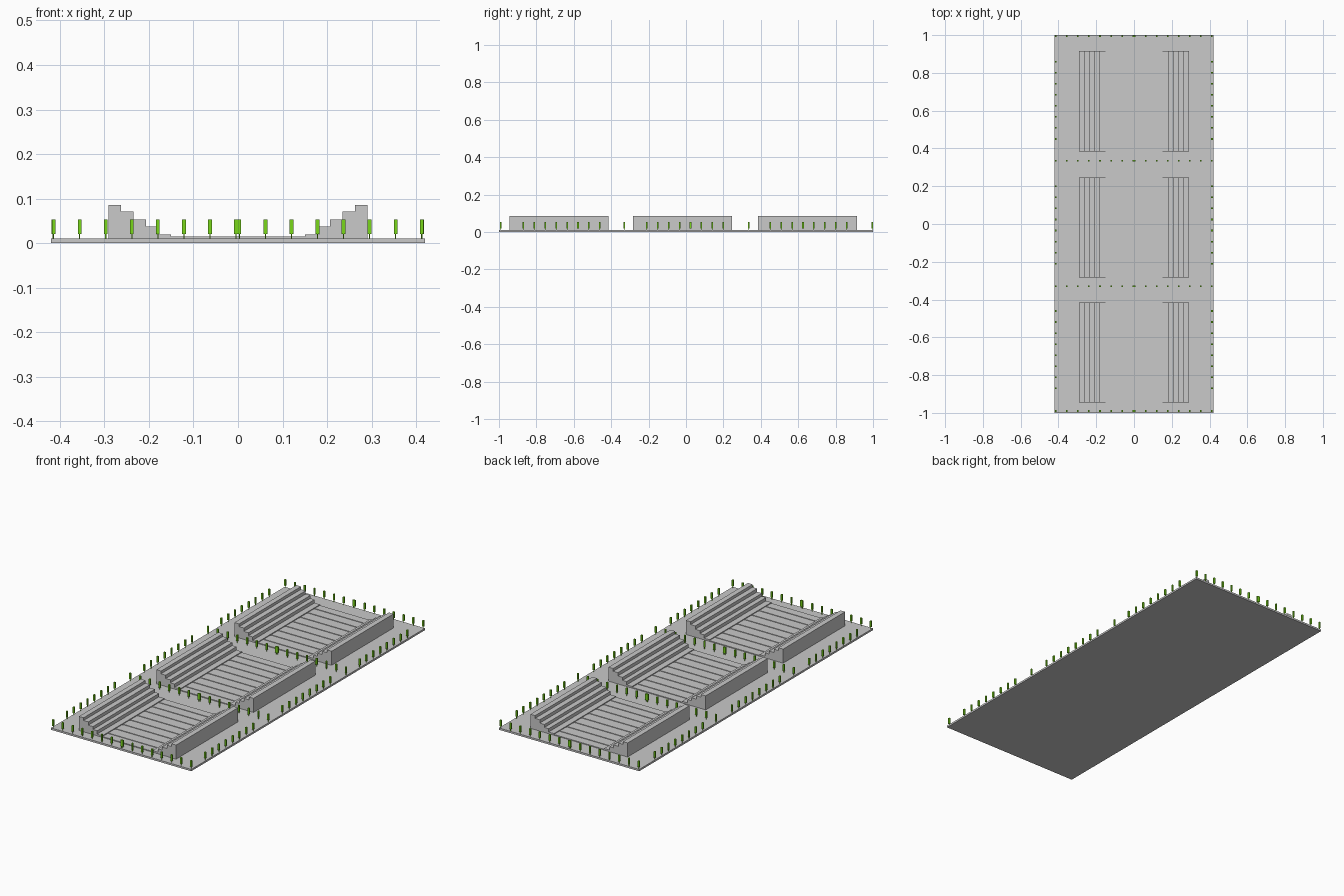
import bpy, bmesh, math
from mathutils import Matrix

if "Cube" in bpy.data.objects:
    bpy.data.objects.remove(bpy.data.objects["Cube"])


def material(name, rgb):
    m = bpy.data.materials.new(name)
    m.diffuse_color = (*rgb, 1)
    m.use_nodes = True
    m.node_tree.nodes["Principled BSDF"].inputs["Base Color"].default_value = m.diffuse_color
    return m


CONCRETE = material("concrete_grey", (0.588, 0.588, 0.588))
LEAF = material("leaf_green", (0.19, 0.68, 0.01))


def finish(name, bm, mat):
    bmesh.ops.recalc_face_normals(bm, faces=bm.faces)
    me = bpy.data.meshes.new(name)
    bm.to_mesh(me)
    bm.free()
    me.materials.append(mat)
    ob = bpy.data.objects.new(name, me)
    bpy.context.collection.objects.link(ob)
    return ob


def add_box(bm, x0, x1, y0, y1, z0, z1):
    mat = Matrix.Translation(((x0 + x1) / 2, (y0 + y1) / 2, (z0 + z1) / 2))
    mat = mat @ Matrix.Diagonal((x1 - x0, y1 - y0, z1 - z0, 1))
    bmesh.ops.create_cube(bm, size=1, matrix=mat)


def add_prism(bm, profile, y0, y1):
    face = bm.faces.new([bm.verts.new((x, y0, z)) for x, z in profile])
    ext = bmesh.ops.extrude_face_region(bm, geom=[face])["geom"]
    top = [v for v in ext if isinstance(v, bmesh.types.BMVert)]
    bmesh.ops.translate(bm, verts=top, vec=(0, y1 - y0, 0))


# ground slab
bm = bmesh.new()
add_box(bm, -0.42, 0.42, -1, 1, 0, 0.01)
finish("ground_slab", bm, CONCRETE)

# stepped seating: (outer x, tread height) from the outside in
STEPS = [(0.291, 0.086), (0.263, 0.071), (0.235, 0.053),
         (0.207, 0.037), (0.182, 0.019)]
INNER = 0.15
profile = [(STEPS[0][0], 0.005)]
for i, (x, z) in enumerate(STEPS):
    nxt = STEPS[i + 1][0] if i + 1 < len(STEPS) else INNER
    profile += [(x, z), (nxt, z)]
profile.append((INNER, 0.005))

HALF, BAND, COUNT = 0.265, 0.045, 7
for n, yc in enumerate((-0.68, -0.018, 0.65), 1):
    y0, y1 = yc - HALF, yc + HALF
    for side, sx in (("left", -1), ("right", 1)):
        bm = bmesh.new()
        add_prism(bm, [(sx * x, z) for x, z in profile], y0, y1)
        finish(f"stand_{n}_{side}", bm, CONCRETE)
    # floor between the stands: low bed, end bands and planks
    bm = bmesh.new()
    add_box(bm, -INNER, INNER, y0 + BAND, y1 - BAND, 0.005, 0.0115)
    add_box(bm, -INNER, INNER, y0, y0 + BAND, 0.005, 0.0145)
    add_box(bm, -INNER, INNER, y1 - BAND, y1, 0.005, 0.0145)
    pitch = (2 * HALF - 2 * BAND) / COUNT
    for i in range(COUNT):
        c = y0 + BAND + (i + 0.5) * pitch
        add_box(bm, -INNER, INNER, c - pitch * 0.42, c + pitch * 0.42, 0.005, 0.0145)
    finish(f"floor_planks_{n}", bm, CONCRETE)


def tree_row(name, x, y, dx, dy):
    """Eight small trees: thin trunk under a square clipped crown."""
    bm = bmesh.new()
    for i in range(8):
        px, py = x + i * dx, y + i * dy
        for r, z0, z1 in ((0.0012, 0.009, 0.021), (0.0042, 0.02, 0.053)):
            add_box(bm, px - r, px + r, py - r, py + r, z0, z1)
    finish(name, bm, LEAF)


# tree rows across the slab, two groups of eight each
GAP = 0.0585
for n, y in enumerate((-0.99, -0.33, 0.335, 0.995), 1):
    tree_row(f"cross_trees_{n}_left", -0.414, y, GAP, 0)
    tree_row(f"cross_trees_{n}_right", 0.003, y, GAP, 0)

# tree rows along both long edges
for n, y in enumerate((-0.87, -0.21, 0.45), 1):
    tree_row(f"edge_trees_{n}_left", -0.415, y, 0, GAP)
    tree_row(f"edge_trees_{n}_right", 0.413, y, 0, GAP)
